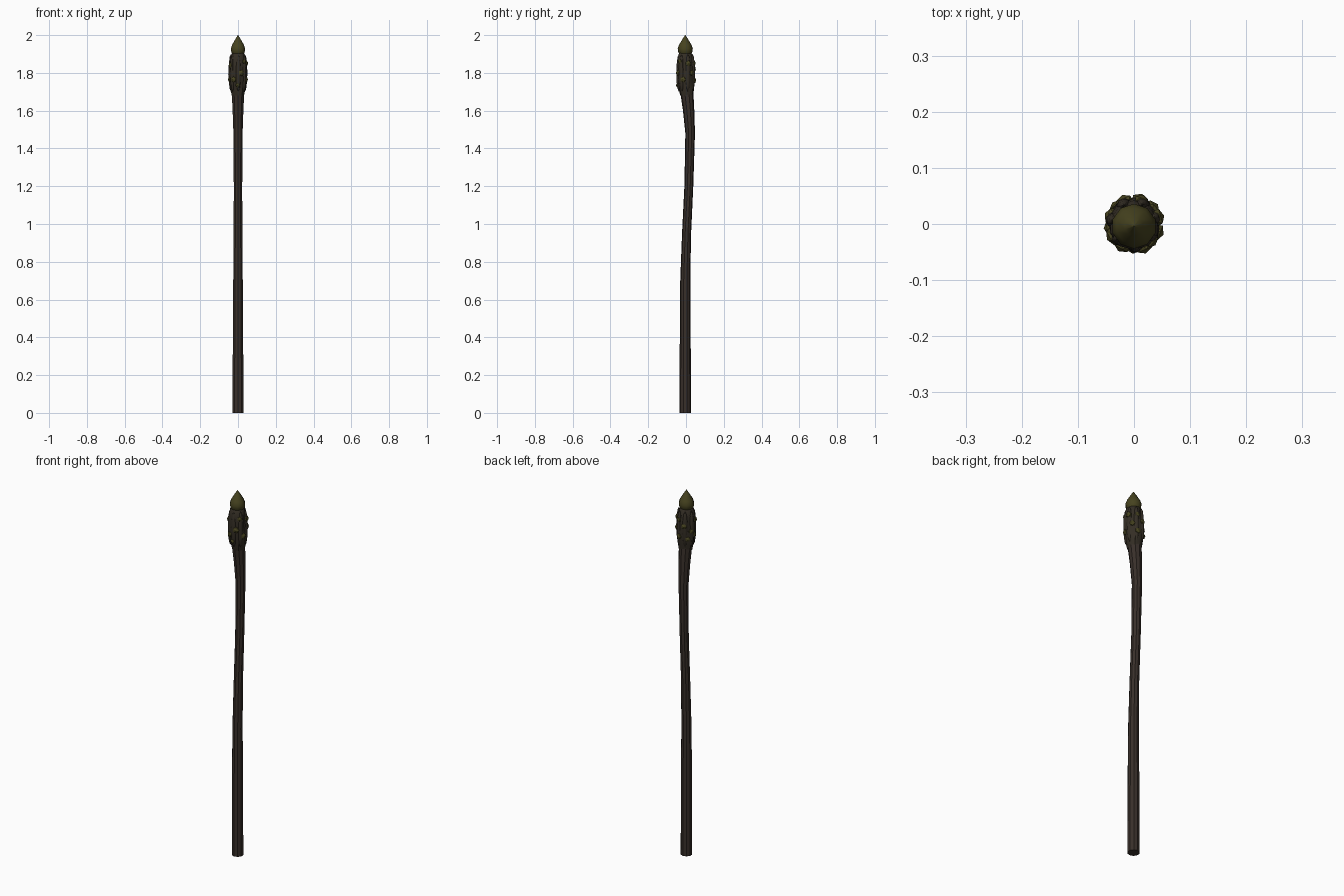
import bpy, bmesh, math
from mathutils import Vector, Matrix

if "Cube" in bpy.data.objects:
    bpy.data.objects.remove(bpy.data.objects["Cube"])


def material(name, rgb):
    m = bpy.data.materials.new(name)
    m.diffuse_color = (*rgb, 1)
    m.use_nodes = True
    m.node_tree.nodes["Principled BSDF"].inputs["Base Color"].default_value = m.diffuse_color
    return m


BARK = material("dark bark brown", (0.040, 0.029, 0.023))
HEAD = material("head brown", (0.034, 0.027, 0.018))
OLIVE = material("mossy olive", (0.062, 0.056, 0.014))


def finish(bm, name, mat, angle=35):
    bmesh.ops.recalc_face_normals(bm, faces=bm.faces)
    me = bpy.data.meshes.new(name)
    bm.to_mesh(me)
    bm.free()
    me.materials.append(mat)
    ob = bpy.data.objects.new(name, me)
    bpy.context.collection.objects.link(ob)
    bpy.ops.object.select_all(action='DESELECT')
    ob.select_set(True)
    bpy.context.view_layer.objects.active = ob
    bpy.ops.object.shade_smooth_by_angle(angle=math.radians(angle))
    return ob


def loft(name, rings, sides, mat, wobble=0.0):
    """Skin circular rings given as (z, radius, y offset)."""
    bm = bmesh.new()
    loops = []
    for z, r, y in rings:
        loop = []
        for i in range(sides):
            a = math.tau * (i + 0.5) / sides
            k = r * (1 + wobble * math.sin(3 * a + z * 25))
            loop.append(bm.verts.new((k * math.cos(a), y + k * math.sin(a), z)))
        loops.append(loop)
    for lo, hi in zip(loops, loops[1:]):
        for i in range(sides):
            j = (i + 1) % sides
            bm.faces.new((lo[i], lo[j], hi[j], hi[i]))
    bm.faces.new(loops[0][::-1])
    bm.faces.new(loops[-1])
    return finish(bm, name, mat)


# Slightly bowed wooden shaft
loft("shaft", [(0, .030, -.004), (.4, .029, -.004), (.7, .0265, -.004), (.95, .024, .003),
               (1.2, .0235, .015), (1.48, .0255, .022), (1.6, .030, .014), (1.70, .035, .004)],
     10, BARK)

# Swollen head above the shaft
loft("head", [(1.68, .034, .004), (1.71, .040, .002), (1.76, .047, .002), (1.82, .046, 0),
              (1.87, .044, -.003), (1.90, .036, -.004), (1.91, .028, -.004)],
     10, HEAD, wobble=.03)

# Pointed bud on top
loft("bud", [(1.895, .028, -.004), (1.91, .037, -.004), (1.928, .040, -.004),
             (1.948, .033, -.004), (1.975, .017, -.004), (2.0, .001, -.004)],
     10, OLIVE)


# Warty knobs over the head: (angle in degrees, z, radius)
KNOBS = [(-150, 1.84, .017), (-120, 1.765, .017), (-68, 1.80, .018), (-45, 1.86, .014),
         (-20, 1.765, .017), (15, 1.85, .017), (40, 1.80, .016), (75, 1.76, .017),
         (72, 1.85, .014), (112, 1.82, .017), (135, 1.75, .015), (160, 1.79, .016),
         (-172, 1.765, .015), (-92, 1.735, .013)]
bm = bmesh.new()
for deg, z, r in KNOBS:
    a = math.radians(deg)
    d = Vector((math.cos(a), math.sin(a), 0))
    rot = d.to_track_quat('Z', 'Y').to_matrix().to_4x4()
    bmesh.ops.create_icosphere(
        bm, subdivisions=1, radius=r,
        matrix=Matrix.Translation(d * .044 + Vector((0, 0, z))) @ rot @ Matrix.Diagonal((1, 1, .7, 1)))
finish(bm, "knobs", OLIVE, 30)

# Raised bark ribs between the knobs
bm = bmesh.new()
for i in range(7):
    a = math.tau * (i + .3) / 7
    d = Vector((math.cos(a), math.sin(a), 0))
    bmesh.ops.create_icosphere(
        bm, subdivisions=2, radius=1,
        matrix=Matrix.Translation(d * .038 + Vector((0, 0, 1.80)))
        @ Matrix.Rotation(a, 4, 'Z') @ Matrix.Diagonal((.013, .014, .10, 1)))
finish(bm, "head_ribs", HEAD)
